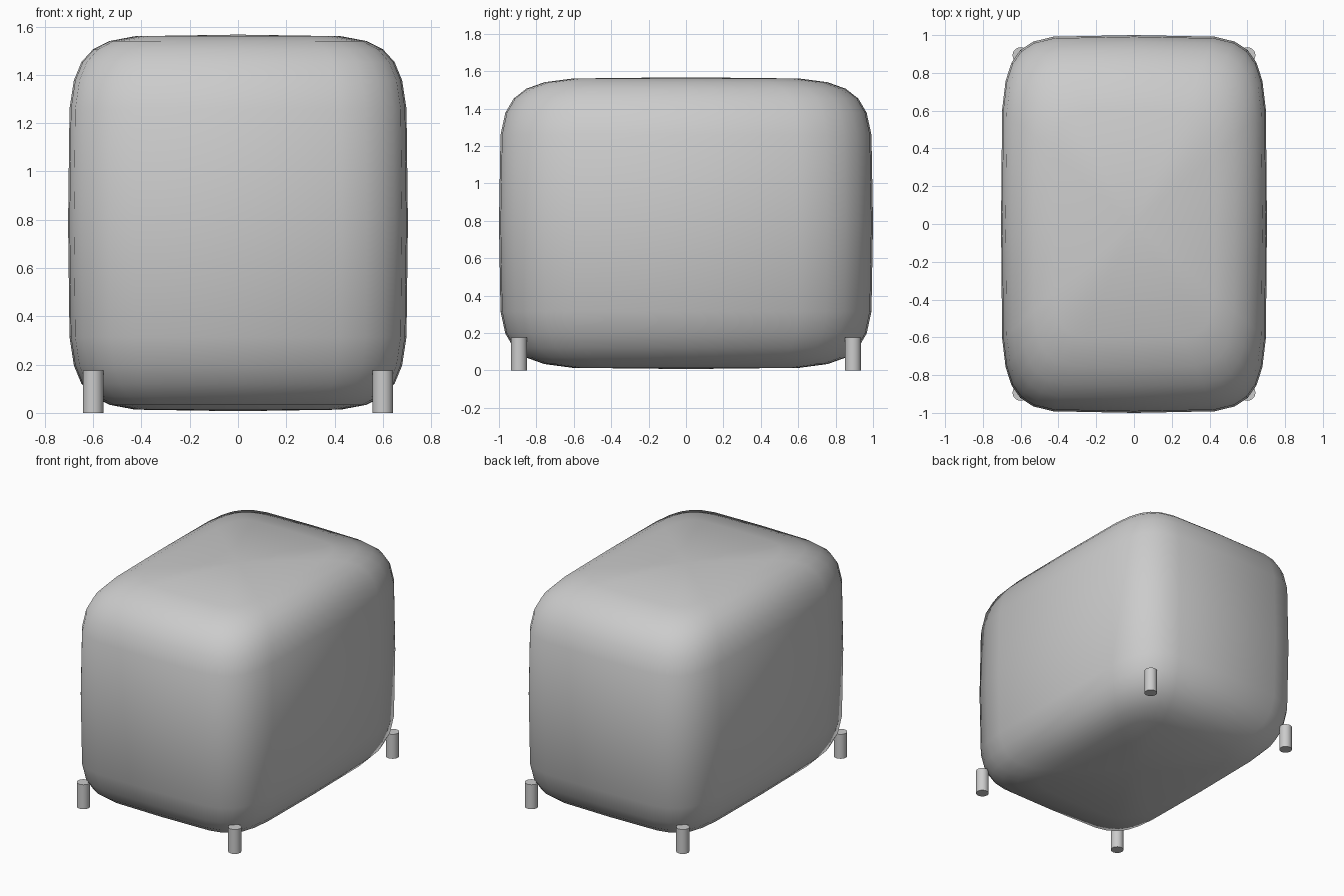
import bpy, bmesh, math

if "Cube" in bpy.data.objects:
    bpy.data.objects.remove(bpy.data.objects["Cube"])

HALF = (0.704, 1.0, 0.78)     # half sizes of the rounded body
CENTRE_Z = 0.787


def make_object(name, bm):
    mesh = bpy.data.meshes.new(name)
    bm.to_mesh(mesh)
    bm.free()
    for p in mesh.polygons:
        p.use_smooth = True
    obj = bpy.data.objects.new(name, mesh)
    bpy.context.collection.objects.link(obj)
    return obj


# Body: a sphere pushed out into a soft box, keeping the sphere's soft shading
bm = bmesh.new()
bmesh.ops.create_uvsphere(bm, u_segments=28, v_segments=14, radius=1)
bm.verts.ensure_lookup_table()
normals = [v.co.normalized() for v in bm.verts]
for v in bm.verts:
    for i in range(3):
        c = v.co[i] if abs(v.co[i]) > 1e-5 else 0.0
        v.co[i] = math.copysign(abs(c) ** (1 / 3), c) * HALF[i]
    v.co.z += CENTRE_Z
body = make_object("soft_body", bm)
body.data.normals_split_custom_set_from_vertices(normals)

# Legs: four short round pegs at the corners
for sx, side in ((-1, "left"), (1, "right")):
    for sy, end in ((-1, "front"), (1, "back")):
        bm = bmesh.new()
        bmesh.ops.create_cone(bm, cap_ends=True, segments=20, radius1=0.043,
                              radius2=0.043, depth=0.175)
        bmesh.ops.translate(bm, verts=bm.verts, vec=(sx * 0.6, sy * 0.893, 0.0875))
        for e in bm.edges:
            if e.calc_face_angle(0) > math.radians(40):
                e.smooth = False
        make_object(f"{end}_{side}_leg", bm)
